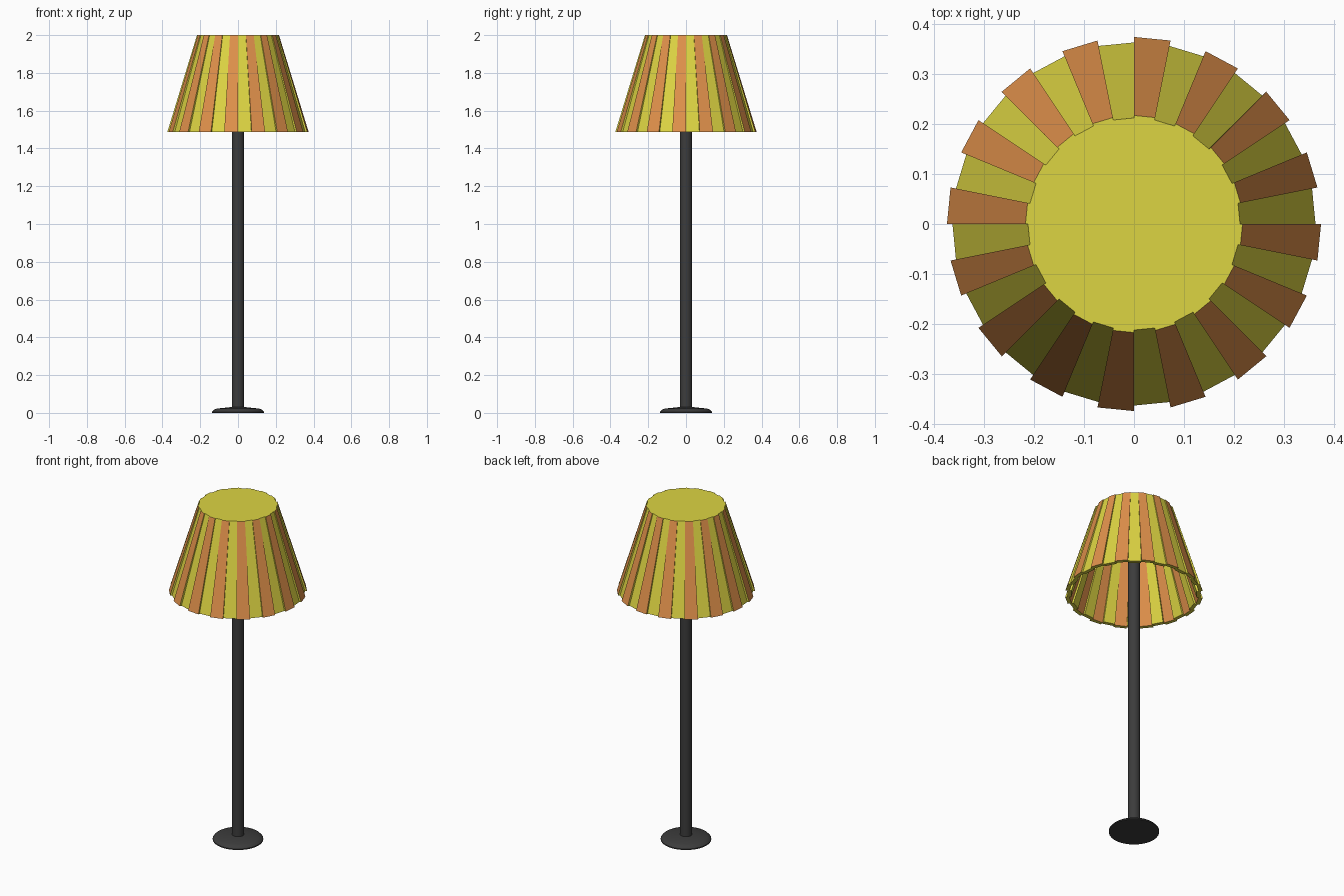
import bpy, bmesh, math

if "Cube" in bpy.data.objects:
    bpy.data.objects.remove(bpy.data.objects["Cube"])

def material(name, rgb):
    m = bpy.data.materials.new(name)
    m.diffuse_color = (*rgb, 1)
    m.use_nodes = True
    m.node_tree.nodes["Principled BSDF"].inputs["Base Color"].default_value = m.diffuse_color
    return m

YELLOW = material("yellow_fabric", (0.72, 0.66, 0.055))
ORANGE = material("orange_fabric", (0.74, 0.28, 0.07))
DARK = material("dark_metal", (0.045, 0.045, 0.045))

def make_object(name, bm, mats):
    bmesh.ops.recalc_face_normals(bm, faces=bm.faces[:])
    me = bpy.data.meshes.new(name)
    bm.to_mesh(me)
    bm.free()
    ob = bpy.data.objects.new(name, me)
    bpy.context.collection.objects.link(ob)
    for m in mats:
        me.materials.append(m)
    return ob

def lathe(name, profile, sides, mat):
    bm = bmesh.new()
    rings = [[bm.verts.new((r * math.cos(2 * math.pi * i / sides),
                            r * math.sin(2 * math.pi * i / sides), z))
              for i in range(sides)] for r, z in profile]
    for a, b in zip(rings, rings[1:]):
        for i in range(sides):
            j = (i + 1) % sides
            bm.faces.new((a[i], a[j], b[j], b[i]))
    bm.faces.new(rings[0])
    bm.faces.new(rings[-1])
    ob = make_object(name, bm, [mat])
    bpy.context.view_layer.objects.active = ob
    ob.select_set(True)
    bpy.ops.object.shade_smooth_by_angle(angle=math.radians(35))
    ob.select_set(False)

# Base disc with a shallow dome, and the pole
lathe("base", [(0.137, 0), (0.137, 0.006), (0.128, 0.016), (0.112, 0.023),
               (0.06, 0.028), (0.034, 0.031)], 32, DARK)
lathe("pole", [(0.033, 0.02), (0.033, 1.98)], 32, DARK)

# Lampshade: 32 flat panels, every second one orange and raised
PANELS = 32
bm = bmesh.new()

def pleated_ring(r_yellow, r_orange, z):
    ring = []
    for i in range(PANELS):
        r = r_orange if i % 2 else r_yellow
        for k in (i, i + 1):
            a = 2 * math.pi * k / PANELS
            ring.append(bm.verts.new((r * math.cos(a), r * math.sin(a), z)))
    return ring

rings = [pleated_ring(0.190, 0.195, 1.978),   # inner top
         pleated_ring(0.341, 0.352, 1.487),   # inner bottom
         pleated_ring(0.363, 0.374, 1.487),   # outer bottom
         pleated_ring(0.212, 0.217, 2.0)]     # outer top
n = 2 * PANELS
for s, (a, b) in enumerate(zip(rings, rings[1:])):
    for i in range(n):
        j = (i + 1) % n
        f = bm.faces.new((a[i], a[j], b[j], b[i]))
        # walls of the raised panels are orange, the rim stays yellow
        f.material_index = 1 if i % 4 == 2 and s != 1 else 0
# Closed top, inside and outside
bm.faces.new(rings[0])
bm.faces.new(rings[-1])
make_object("lampshade", bm, [YELLOW, ORANGE])
